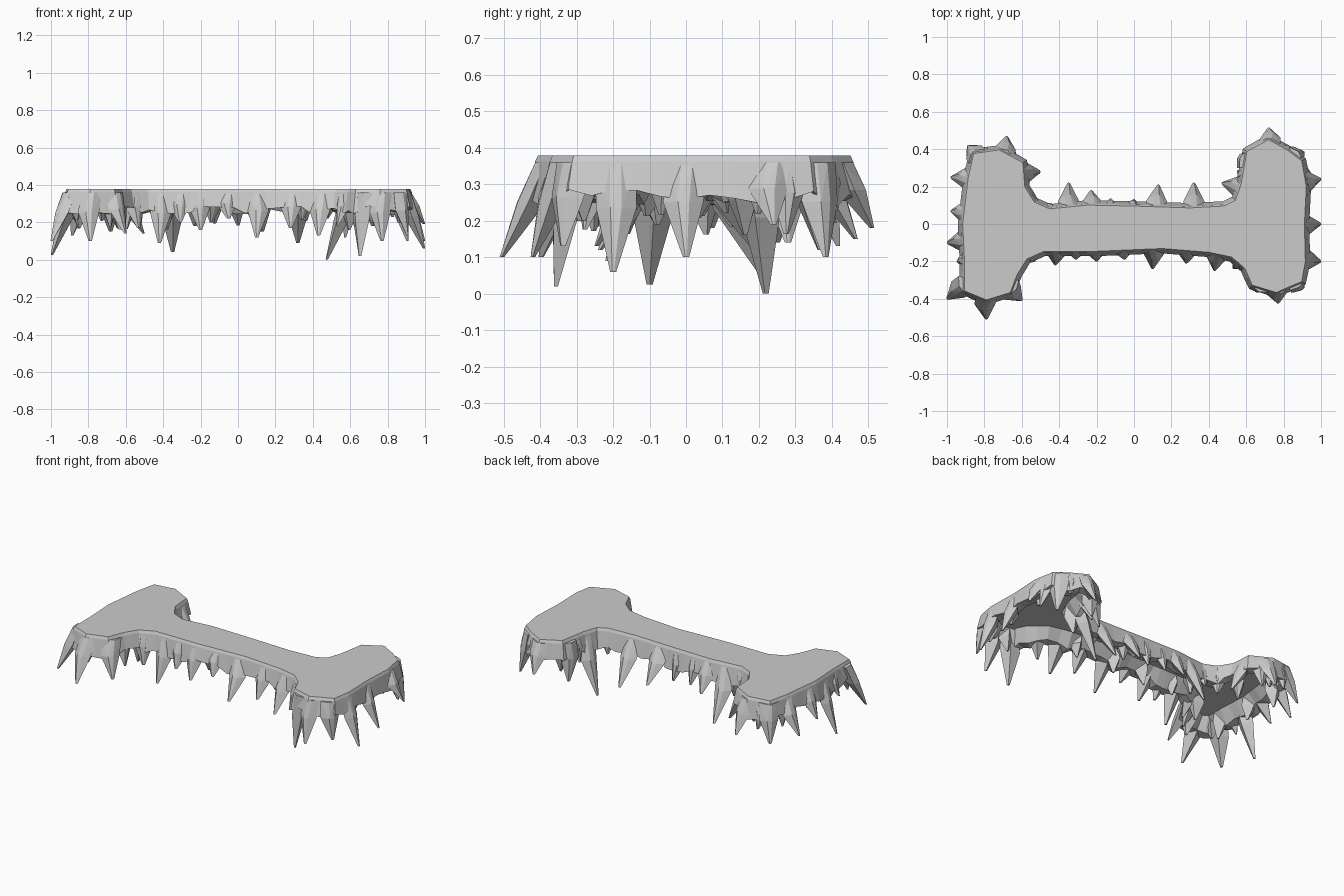
import bpy, bmesh, random
from mathutils import Vector

if "Cube" in bpy.data.objects:
    bpy.data.objects.remove(bpy.data.objects["Cube"])

random.seed(4)

# Plan outline of the slab, counter-clockwise
OUTLINE = [(-.91, -.36), (-.79, -.41), (-.66, -.37), (-.62, -.27), (-.57, -.19), (-.48, -.15),
           (-.2, -.15), (.15, -.135), (.4, -.155), (.52, -.18), (.59, -.24), (.63, -.33),
           (.76, -.37), (.9, -.31), (.92, -.2), (.915, 0), (.925, .2), (.9, .34), (.82, .4),
           (.72, .455), (.6, .39), (.57, .22), (.54, .13), (.48, .1), (.3, .09), (0, .1),
           (-.25, .105), (-.45, .085), (-.53, .12), (-.58, .2), (-.59, .33), (-.72, .4),
           (-.86, .38), (-.89, .25), (-.92, 0), (-.91, -.2)]
# Tips of the main icicles
TIPS = [(-1.0, -.40, .10), (-.79, -.51, .10), (-.60, -.41, .14), (-.53, -.20, .17),
        (-.42, -.22, .09), (-.31, -.19, .2), (-.20, -.20, .16), (-.05, -.19, .22),
        (.10, -.24, .12), (.28, -.21, .17), (.43, -.25, .13), (.65, -.36, .02),
        (.77, -.425, .10), (.91, -.34, .13), (1.0, -.20, .06), (1.0, 0, .10), (1.0, .24, .19),
        (.91, .385, .10), (.72, .515, .18), (.57, .37, .12), (.47, .22, 0),
        (.32, .22, .09), (.13, .21, .15), (-.23, .18, .18), (-.35, .22, .04),
        (-.50, .28, .14), (-.68, .47, .15), (-.89, .42, .13), (-.98, .25, .14),
        (-.98, .07, .18), (-1.0, -.10, .025)]


def resample(pts, step):
    pts = [Vector((*p, 0)) for p in pts]
    out = []
    for a, b in zip(pts, pts[1:] + pts[:1]):
        n = max(1, round((b - a).length / step))
        out += [a.lerp(b, i / n) for i in range(n)]
    return out


def finish(bm, name):
    bmesh.ops.recalc_face_normals(bm, faces=bm.faces)
    me = bpy.data.meshes.new(name)
    bm.to_mesh(me)
    bm.free()
    ob = bpy.data.objects.new(name, me)
    bpy.context.collection.objects.link(ob)
    return ob


rim = resample(OUTLINE, .06)
N = len(rim)
tang = [(rim[(i + 1) % N] - rim[i - 1]).normalized() for i in range(N)]
norm = [Vector((t.y, -t.x, 0)) for t in tang]

# Slab: flat top, flared skirt with ragged hem, sloping inner wall, ceiling just under the top
bm = bmesh.new()
hem = [random.uniform(.24, .29) for _ in rim]
rings = []
for off, z in ((-.004, .379), (.004, .362), (.022, None), (-.04, None), (-.09, .335), (-.004, .335)):
    rings.append([bm.verts.new(p + n * off + Vector((0, 0, hem[i] if z is None else z)))
                  for i, (p, n) in enumerate(zip(rim, norm))])
for a, b in zip(rings[:4], rings[1:5]):
    for i in range(N):
        j = (i + 1) % N
        bm.faces.new((a[i], a[j], b[j], b[i]))
bm.faces.new(rings[0])
bm.faces.new(rings[5][::-1])
finish(bm, "snow_slab")


def icicle(bm, tip, i, w, depth=.085, top=.36):
    """Faceted tapering spike hanging from rim point i to the tip."""
    tip = Vector(tip)
    p, t, n = rim[i], tang[i], norm[i]
    p = p + t * max(-.04, min(.04, (tip - p).dot(t)))
    base = Vector((p.x, p.y, top))
    pts = []
    for f, s in ((0, .9), (.42, .85), (1, .13)):
        c = base.lerp(tip, f)
        if f == .42:
            c += t * random.uniform(-.012, .012) + n * .004
        for du, dn in ((-w, -.03), (-w * .25, .01), (w * .3, .006), (w, -.03), (0, -depth)):
            if f == 0:
                dn = min(dn, .003)
            pts.append(bm.verts.new(c + t * du * s + n * dn * s))
    for v in pts[10:]:
        v.co.z = max(tip.z, 0)
    bmesh.ops.convex_hull(bm, input=pts)
    loose = [v for v in pts if v.is_valid and not v.link_faces]
    bmesh.ops.delete(bm, geom=loose, context='VERTS')


# Main icicles around the rim
bm = bmesh.new()
used = []
for tip in TIPS:
    flat = Vector((tip[0], tip[1], 0))
    i = min(range(N), key=lambda k: (rim[k] - flat).length)
    used.append(rim[i])
    icicle(bm, tip, i, .065)
finish(bm, "main_icicles")

# Small icicles filling the gaps, and a shorter inner row
bm = bmesh.new()
for i in range(N):
    p, n = rim[i], norm[i]
    if min((p - u).length for u in used) > .07:
        used.append(p)
        tip = p + n * random.uniform(.015, .04)
        icicle(bm, (tip.x, tip.y, random.uniform(.16, .23)), i, .055)
    elif i % 4 == 0:
        tip = p - n * random.uniform(.03, .06)
        icicle(bm, (tip.x, tip.y, random.uniform(.16, .22)), i, .05, .1, .335)
finish(bm, "small_icicles")
